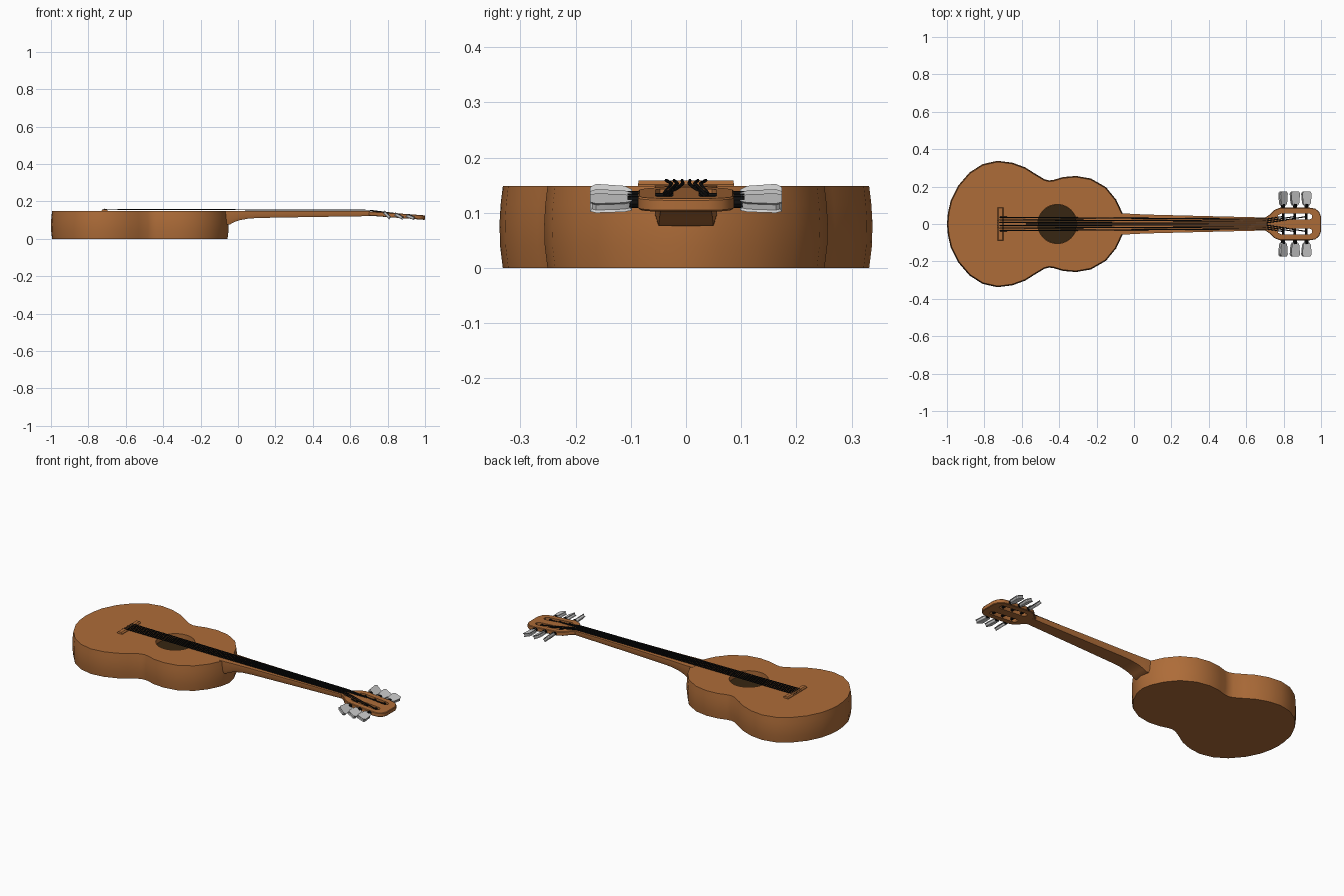
import bpy, bmesh, math
from mathutils import Matrix, Vector

if "Cube" in bpy.data.objects:
    bpy.data.objects.remove(bpy.data.objects["Cube"])


def material(name, rgb):
    m = bpy.data.materials.new(name)
    m.diffuse_color = (*rgb, 1)
    m.use_nodes = True
    m.node_tree.nodes["Principled BSDF"].inputs["Base Color"].default_value = m.diffuse_color
    return m


WOOD = material("warm wood", (0.42, 0.15, 0.04))
DARK = material("dark hole", (0.038, 0.019, 0.006))
BLACK = material("black", (0.005, 0.005, 0.005))
GREY = material("light grey", (0.62, 0.62, 0.62))


def finish(bm, name, mat, angle=35):
    bmesh.ops.recalc_face_normals(bm, faces=bm.faces[:])
    me = bpy.data.meshes.new(name)
    bm.to_mesh(me)
    bm.free()
    me.materials.append(mat)
    ob = bpy.data.objects.new(name, me)
    bpy.context.collection.objects.link(ob)
    bpy.ops.object.select_all(action='DESELECT')
    ob.select_set(True)
    bpy.context.view_layer.objects.active = ob
    bpy.ops.object.shade_smooth_by_angle(angle=math.radians(angle))
    return ob


def wall(bm, pts, levels):
    """Closed wall through (z, inset) levels; returns bottom and top rim edges."""
    rings = []
    n = len(pts)
    for z, inset in levels:
        ring = []
        for i, p in enumerate(pts):
            t = Vector(pts[(i + 1) % n]) - Vector(pts[i - 1])
            d = Vector((t.y, -t.x)).normalized() * inset
            ring.append(bm.verts.new((p[0] + d.x, p[1] + d.y, z)))
        rings.append(ring)
    for a, b in zip(rings, rings[1:]):
        for i in range(n):
            j = (i + 1) % n
            bm.faces.new((a[i], a[j], b[j], b[i]))
    rim = lambda r: [bm.edges.get((r[i], r[(i + 1) % n])) for i in range(n)]
    return rim(rings[0]), rim(rings[-1])


def fill(bm, edges):
    bmesh.ops.triangle_fill(bm, edges=edges, use_beauty=True, normal=(0, 0, 1))


def mirrored(half):
    """Half outline (y >= 0, left to right) to a full clockwise loop."""
    return half + [(x, -y) for x, y in reversed(half) if y > 1e-6]


def circle(cx, cy, r, n):
    return [(cx + r * math.cos(2 * math.pi * i / n), cy + r * math.sin(2 * math.pi * i / n)) for i in range(n)]


# Body with a recessed sound hole
outline = mirrored([(-1, 0), (-0.995, 0.06), (-0.98, 0.125), (-0.94, 0.205), (-0.88, 0.275), (-0.81, 0.32),
                    (-0.73, 0.338), (-0.65, 0.328), (-0.58, 0.302), (-0.53, 0.27), (-0.48, 0.24),
                    (-0.455, 0.233), (-0.43, 0.236), (-0.38, 0.251), (-0.31, 0.257), (-0.23, 0.243),
                    (-0.15, 0.197), (-0.095, 0.13), (-0.062, 0.06), (-0.05, 0)])
bm = bmesh.new()
low, top = wall(bm, outline, [(0, 0.006), (0.04, 0.001), (0.08, 0), (0.115, 0.002), (0.148, 0.006)])
_, hole = wall(bm, circle(-0.41, 0, 0.105, 32), [(0.117, 0), (0.148, 0)])
fill(bm, low)
fill(bm, top + hole)
finish(bm, "body", WOOD)

bm = bmesh.new()
low, top = wall(bm, circle(-0.41, 0, 0.1045, 32), [(0.114, 0), (0.119, 0)])
fill(bm, low)
fill(bm, top)
finish(bm, "sound_hole_floor", DARK)

# Neck with curved heel: x, half width, underside z
bm = bmesh.new()
rings = []
for x, w, b in [(-0.08, 0.057, 0.075), (-0.045, 0.056, 0.076), (-0.025, 0.055, 0.088), (0.01, 0.053, 0.1),
                (0.06, 0.051, 0.109), (0.12, 0.049, 0.112), (0.4, 0.042, 0.117), (0.73, 0.034, 0.122)]:
    t = 0.1495 if x < 0.7 else 0.1475
    sec = [(-w, t), (-w, b + 0.3 * (t - b)), (-0.88 * w, b), (0.88 * w, b), (w, b + 0.3 * (t - b)), (w, t)]
    rings.append([bm.verts.new((x, y, z)) for y, z in sec])
for a, b in zip(rings, rings[1:]):
    for i in range(6):
        j = (i + 1) % 6
        bm.faces.new((a[i], a[j], b[j], b[i]))
bm.faces.new(rings[0])
bm.faces.new(rings[-1])
finish(bm, "neck", WOOD)

# Slotted headstock, leaning back
tilt = lambda x: -0.075 * (x - 0.7)
head = [(0.70, 0.034), (0.725, 0.05), (0.75, 0.075), (0.78, 0.087), (0.94, 0.087), (0.97, 0.082),
        (0.99, 0.065), (1.0, 0.04)]
bm = bmesh.new()
lows, tops = wall(bm, mirrored(head), [(0.124, 0.003), (0.127, 0), (0.145, 0), (0.148, 0.003)])
for s in (1, -1):
    slot = [(0.785, 0.024), (0.77, 0.032), (0.77, 0.047), (0.785, 0.055),
            (0.94, 0.055), (0.953, 0.047), (0.953, 0.032), (0.94, 0.024)]
    a, b = wall(bm, [(x, s * y) for x, y in slot], [(0.124, 0), (0.148, 0)])
    lows, tops = lows + a, tops + b
fill(bm, lows)
fill(bm, tops)
for v in bm.verts:
    v.co.z += tilt(v.co.x)
finish(bm, "headstock", WOOD)

# Bridge with a bevelled top
bm = bmesh.new()
low, top = wall(bm, [(-0.73, -0.087), (-0.73, 0.087), (-0.697, 0.087), (-0.697, -0.087)],
                [(0.14, 0), (0.151, 0), (0.158, 0.007)])
fill(bm, low)
fill(bm, top)
finish(bm, "bridge", WOOD)


def rod(bm, x, y0, y1, z, r):
    m = Matrix.Translation((x, (y0 + y1) / 2, z)) @ Matrix.Rotation(math.pi / 2, 4, 'X')
    bmesh.ops.create_cone(bm, cap_ends=True, segments=10, radius1=r, radius2=r, depth=abs(y1 - y0), matrix=m)


# Tuning posts and paddle-shaped pegs, three per side
PEGS = [(0.797, 45), (0.86, 28), (0.922, 20)]
for s, side in ((1, "left"), (-1, "right")):
    for k, (x, ang) in enumerate(PEGS):
        z = 0.136 + tilt(x)
        bm = bmesh.new()
        rod(bm, x, s * 0.018, s * 0.11, z, 0.007)
        rod(bm, x, s * 0.084, s * 0.106, z, 0.011)
        finish(bm, f"tuning_post_{side}_{k + 1}", BLACK)
        bm = bmesh.new()
        half = [(0.102, 0.012), (0.112, 0.018), (0.163, 0.023), (0.17, 0.018)]
        pts = [(w, s * y) for y, w in half] + [(-w, s * y) for y, w in reversed(half)]
        i = 0.004 if s < 0 else -0.004
        low, top = wall(bm, pts, [(-0.009, -i), (-0.005, 0), (0.005, 0), (0.009, -i)])
        fill(bm, low)
        fill(bm, top)
        bm.transform(Matrix.Translation((x, 0, z - 0.002)) @ Matrix.Rotation(math.radians(ang), 4, 'Y'))
        finish(bm, f"tuning_peg_{side}_{k + 1}", GREY)

# Strings from bridge over the nut to the posts
for n in range(6):
    u = (n - 2.5) / 2.5
    s = 1 if u > 0 else -1
    x = PEGS[int(2.5 - abs(n - 2.5))][0]
    path = [(-0.728, 0.036 * u, 0.152), (-0.713, 0.036 * u, 0.1585), (0.705, 0.026 * u, 0.153),
            (x, s * 0.04, 0.142 + tilt(x))]
    cu = bpy.data.curves.new(f"string_{n + 1}", 'CURVE')
    cu.dimensions = '3D'
    cu.bevel_depth = 0.003
    cu.bevel_resolution = 1
    cu.use_fill_caps = True
    sp = cu.splines.new('POLY')
    sp.points.add(len(path) - 1)
    for p, c in zip(sp.points, path):
        p.co = (*c, 1)
    cu.materials.append(BLACK)
    ob = bpy.data.objects.new(cu.name, cu)
    bpy.context.collection.objects.link(ob)
    bpy.ops.object.select_all(action='DESELECT')
    ob.select_set(True)
    bpy.context.view_layer.objects.active = ob
    bpy.ops.object.convert(target='MESH')
